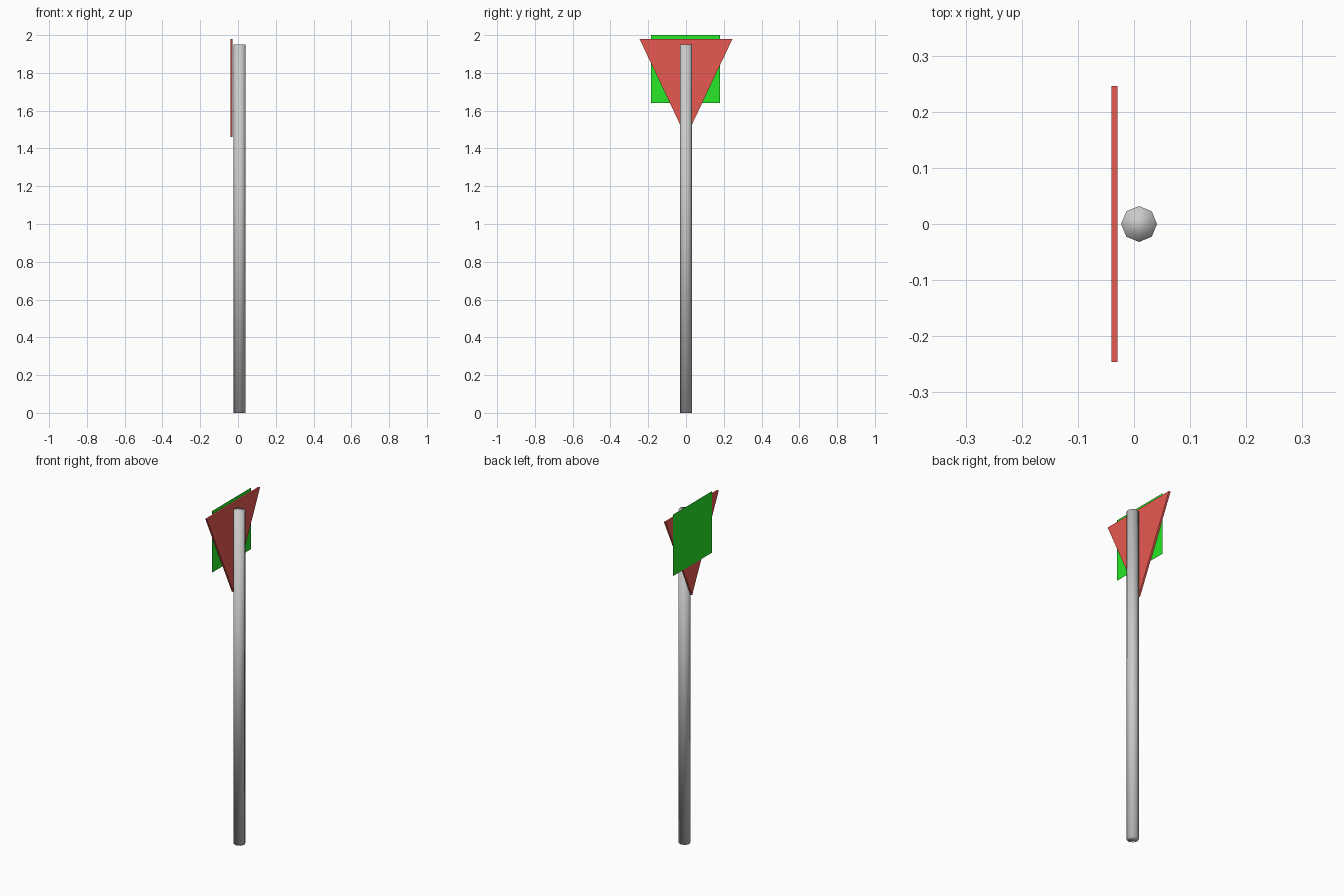
import bpy, bmesh, math
from mathutils import Vector

if "Cube" in bpy.data.objects:
    bpy.data.objects.remove(bpy.data.objects["Cube"])


def material(name, color):
    m = bpy.data.materials.new(name)
    m.diffuse_color = color
    m.use_nodes = True
    m.node_tree.nodes["Principled BSDF"].inputs["Base Color"].default_value = m.diffuse_color
    return m


def panel(name, outline, x, depth, mat):
    """Flat panel facing -x from a (y, z) outline, extruded toward +x by depth."""
    bm = bmesh.new()
    face = bm.faces.new([bm.verts.new((x, y, z)) for y, z in outline])
    face.normal_update()
    if face.normal.x > 0:
        face.normal_flip()
    if depth:
        back = bmesh.ops.extrude_face_region(bm, geom=[face], use_keep_orig=True)
        moved = [v for v in back["geom"] if isinstance(v, bmesh.types.BMVert)]
        bmesh.ops.translate(bm, verts=moved, vec=Vector((depth, 0, 0)))
        bmesh.ops.recalc_face_normals(bm, faces=bm.faces)
    mesh = bpy.data.meshes.new(name)
    bm.to_mesh(mesh)
    bm.free()
    mesh.materials.append(mat)
    obj = bpy.data.objects.new(name, mesh)
    bpy.context.collection.objects.link(obj)
    return obj


# Eight-sided pole, smooth shaded
POLE_HEIGHT = 1.95
bpy.ops.mesh.primitive_cylinder_add(vertices=8, radius=0.032, depth=POLE_HEIGHT,
                                    location=(0.009, 0, POLE_HEIGHT / 2),
                                    rotation=(0, 0, math.pi / 2))
pole = bpy.context.object
pole.name = "pole"
bpy.ops.object.shade_smooth()

# Downward-pointing triangular sign plate
red = material("sign_red", (0.8, 0.1, 0.08, 1))
panel("sign_plate", [(-0.246, 1.98), (0.246, 1.98), (0, 1.46)], -0.04, 0.011, red)

# Thin square sign face on the outer side of the plate
green = material("face_green", (0.02, 0.8, 0.02, 1))
panel("sign_face", [(-0.184, 1.64), (0.181, 1.64), (0.181, 2.0), (-0.184, 2.0)],
      -0.041, 0, green)
